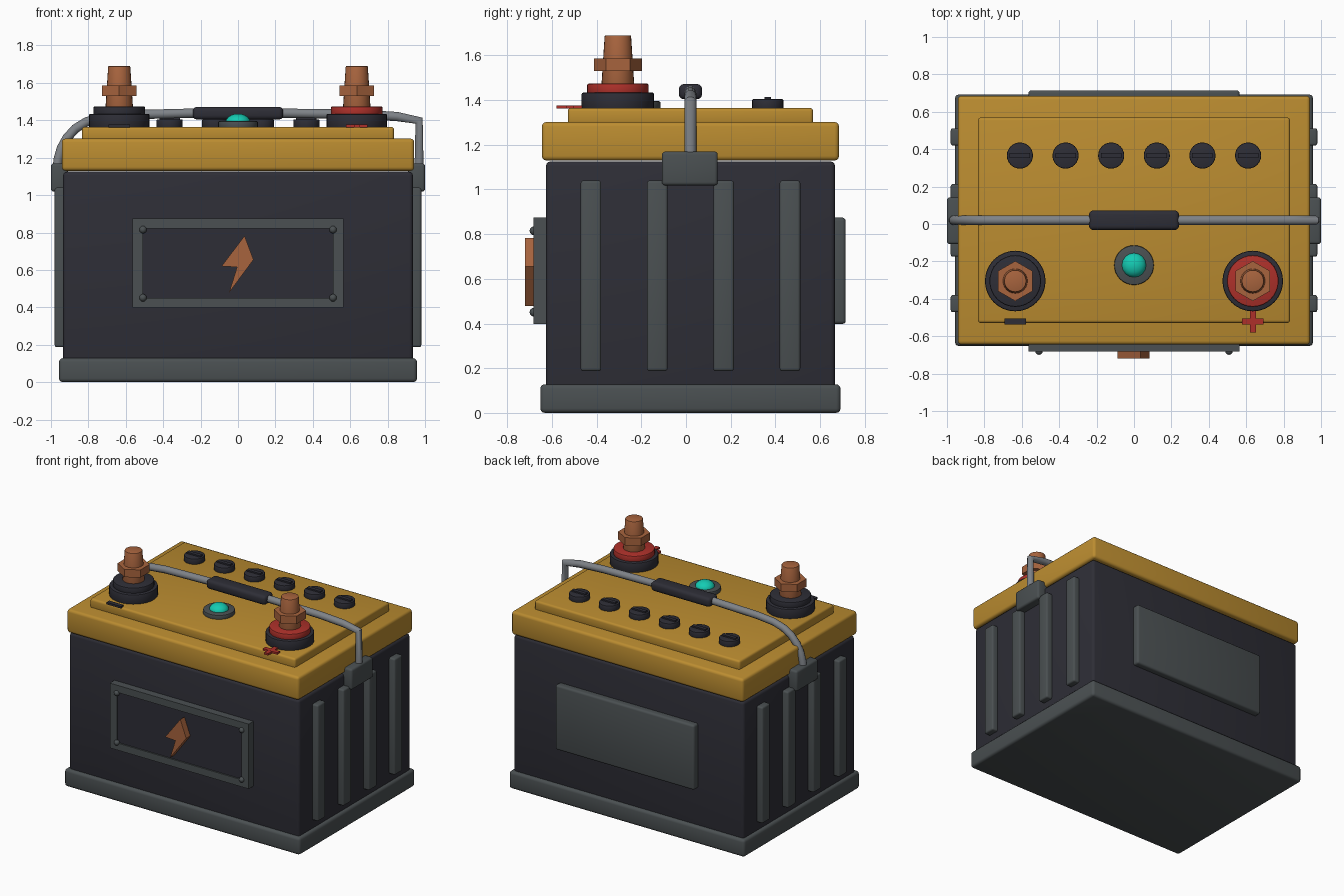
import bpy, bmesh, math
from mathutils import Matrix

if "Cube" in bpy.data.objects:
    bpy.data.objects.remove(bpy.data.objects["Cube"])

CY = 0.02  # depth centre of the case


def mat(name, rgb):
    m = bpy.data.materials.new(name)
    m.diffuse_color = (*rgb, 1)
    m.use_nodes = True
    m.node_tree.nodes["Principled BSDF"].inputs["Base Color"].default_value = m.diffuse_color
    return m


DARK = mat("charcoal", (0.027, 0.027, 0.037))
GREY = mat("slate_grey", (0.069, 0.080, 0.084))
GOLD = mat("mustard", (0.50, 0.265, 0.030))
COPPER = mat("copper", (0.39, 0.127, 0.048))
RED = mat("red", (0.42, 0.030, 0.023))
TEAL = mat("teal", (0.007, 0.60, 0.45))
STEEL = mat("steel", (0.21, 0.225, 0.245))


def finish(name, bm, material, bevel=0.0, segs=3, angle=35):
    if bevel:
        edges = [e for e in bm.edges if e.calc_face_angle(0) > math.radians(40)]
        bmesh.ops.bevel(bm, geom=edges, offset=bevel, segments=segs, profile=0.5,
                        affect='EDGES', clamp_overlap=True)
    bmesh.ops.recalc_face_normals(bm, faces=bm.faces)
    me = bpy.data.meshes.new(name)
    bm.to_mesh(me)
    bm.free()
    me.materials.append(material)
    ob = bpy.data.objects.new(name, me)
    bpy.context.collection.objects.link(ob)
    smooth(ob, angle)
    return ob


def smooth(ob, angle=35):
    bpy.ops.object.select_all(action='DESELECT')
    ob.select_set(True)
    bpy.context.view_layer.objects.active = ob
    bpy.ops.object.shade_smooth_by_angle(angle=math.radians(angle))


def box(name, x, y, z, material, bevel=0.0, segs=3):
    """Box from (min, max) pairs."""
    bm = bmesh.new()
    size = [b - a for a, b in (x, y, z)]
    mid = [(a + b) / 2 for a, b in (x, y, z)]
    bmesh.ops.create_cube(bm, size=1, matrix=Matrix.Translation(mid) @ Matrix.Diagonal((*size, 1)))
    return finish(name, bm, material, bevel, segs)


def cyl(name, x, y, z0, z1, r0, r1, material, sides=32, bevel=0.0):
    bm = bmesh.new()
    bmesh.ops.create_cone(bm, cap_ends=True, segments=sides, radius1=r0, radius2=r1,
                          depth=z1 - z0, matrix=Matrix.Translation((x, y, (z0 + z1) / 2)))
    return finish(name, bm, material, bevel, 2)


def prism(name, pts, y0, y1, material):
    """Extrude an x/z outline along y."""
    bm = bmesh.new()
    f = bm.faces.new([bm.verts.new((x, y0, z)) for x, z in pts])
    ext = bmesh.ops.extrude_face_region(bm, geom=[f])
    bmesh.ops.translate(bm, vec=(0, y1 - y0, 0),
                        verts=[v for v in ext['geom'] if isinstance(v, bmesh.types.BMVert)])
    return finish(name, bm, material)


def centred(h, c=0.0):
    return (c - h, c + h)


# Case, base skirt and lid
box("base_skirt", centred(0.957), centred(0.672, CY), (0, 0.128), GREY, 0.02)
box("case_body", centred(0.935), centred(0.647, CY), (0.02, 1.125), DARK, 0.02)
box("lid", centred(0.942), centred(0.665, CY), (1.13, 1.302), GOLD, 0.02)
box("lid_raised_panel", centred(0.834), centred(0.549, CY), (1.29, 1.365), GOLD, 0.015)

# Side ribs and handle brackets
for s, side in ((-1, "left"), (1, "right")):
    for i in range(4):
        box(f"{side}_rib_{i + 1}", sorted((s * 0.91, s * 0.98)),
            centred(0.046, CY + (i - 1.5) * 0.297), (0.187, 1.04), GREY, 0.012)
    box(f"{side}_handle_bracket", sorted((s * 0.91, s * 1.0)), centred(0.125, CY - 0.003),
        (1.018, 1.17), GREY, 0.015)

# Front label: frame, dark panel, corner rivets and bolt emblem
bm = bmesh.new()
rings = []
for y in (-0.62, -0.682):
    for hx, hz in ((0.564, 0.238), (0.507, 0.186)):
        rings.append([bm.verts.new((sx * hx, y, 0.636 + sz * hz))
                      for sx, sz in ((-1, -1), (1, -1), (1, 1), (-1, 1))])
for a, b in ((0, 1), (1, 3), (3, 2), (2, 0)):
    for i in range(4):
        j = (i + 1) % 4
        bm.faces.new((rings[a][i], rings[a][j], rings[b][j], rings[b][i]))
finish("front_label_frame", bm, GREY, 0.01, 2)
box("front_label_panel", centred(0.51), (-0.672, -0.62), (0.445, 0.825), DARK)
for sx in (-1, 1):
    for sz in (-1, 1):
        bm = bmesh.new()
        bmesh.ops.create_uvsphere(bm, u_segments=12, v_segments=8, radius=0.02,
                                  matrix=Matrix.Translation((sx * 0.508, -0.68, 0.633 + sz * 0.182)))
        finish("label_rivet", bm, GREY, angle=60)
prism("bolt_emblem", [(0.035, 0.782), (0.083, 0.655), (-0.048, 0.478), (-0.005, 0.615),
                      (-0.088, 0.62)], -0.72, -0.665, COPPER)

# Back plate
box("back_plate", centred(0.564), (0.65, 0.715), (0.398, 0.874), GREY, 0.015)

# Terminals
for s, side, collar in ((-1, "negative", DARK), (1, "positive", RED)):
    x, y = s * 0.635, -0.305
    cyl(f"{side}_terminal_base", x, y, 1.355, 1.434, 0.162, 0.162, DARK, bevel=0.008)
    cyl(f"{side}_terminal_collar", x, y, 1.42, 1.474, 0.138, 0.138, collar, bevel=0.008)
    cyl(f"{side}_terminal_post", x, y, 1.46, 1.69, 0.074, 0.059, COPPER, 24, 0.005)
    cyl(f"{side}_terminal_nut", x, y, 1.53, 1.587, 0.107, 0.107, COPPER, 6)
    # Polarity sign
    box(f"{side}_sign_bar", centred(0.058, x), centred(0.016, -0.52), (1.362, 1.377), collar)
    if s > 0:
        box("positive_sign_stem", centred(0.016, x), centred(0.058, -0.522), (1.362, 1.3765), collar)

# Vent caps with grip bars
for i in range(6):
    x = (i - 2.5) * 0.244
    cyl(f"vent_cap_{i + 1}", x, 0.366, 1.355, 1.405, 0.07, 0.07, DARK, 24, 0.006)
    box(f"vent_cap_bar_{i + 1}", centred(0.055, x), centred(0.014, 0.366), (1.40, 1.415), DARK)

# Charge indicator
cyl("indicator_ring", 0, -0.22, 1.355, 1.395, 0.106, 0.106, GREY, 32, 0.006)
bm = bmesh.new()
bmesh.ops.create_uvsphere(bm, u_segments=16, v_segments=10, radius=1,
                          matrix=Matrix.Translation((0, -0.22, 1.39)) @ Matrix.Diagonal((0.066, 0.066, 0.045, 1)))
finish("indicator_dome", bm, TEAL, angle=60)

# Carry handle: swept rod with a soft left bend and a square right corner
path = [(-0.968, 1.12), (-0.962, 1.19), (-0.945, 1.25), (-0.915, 1.305), (-0.87, 1.355),
        (-0.81, 1.392), (-0.73, 1.416), (-0.6, 1.429), (-0.25, 1.438), (0.25, 1.438),
        (0.65, 1.432), (0.85, 1.42), (0.968, 1.398), (0.968, 1.12)]
cu = bpy.data.curves.new("carry_handle", 'CURVE')
cu.dimensions = '3D'
cu.bevel_depth = 0.026
cu.bevel_resolution = 3
cu.use_fill_caps = True
sp = cu.splines.new('POLY')
sp.points.add(len(path) - 1)
for p, (x, z) in zip(sp.points, path):
    p.co = (x, CY, z, 1)
cu.materials.append(STEEL)
rod = bpy.data.objects.new("carry_handle", cu)
bpy.context.collection.objects.link(rod)
bpy.ops.object.select_all(action='DESELECT')
rod.select_set(True)
bpy.context.view_layer.objects.active = rod
bpy.ops.object.convert(target='MESH')
smooth(bpy.context.object, 50)

# Handle grip
box("handle_grip", centred(0.241), centred(0.052, CY), (1.404, 1.472), DARK, 0.022)
